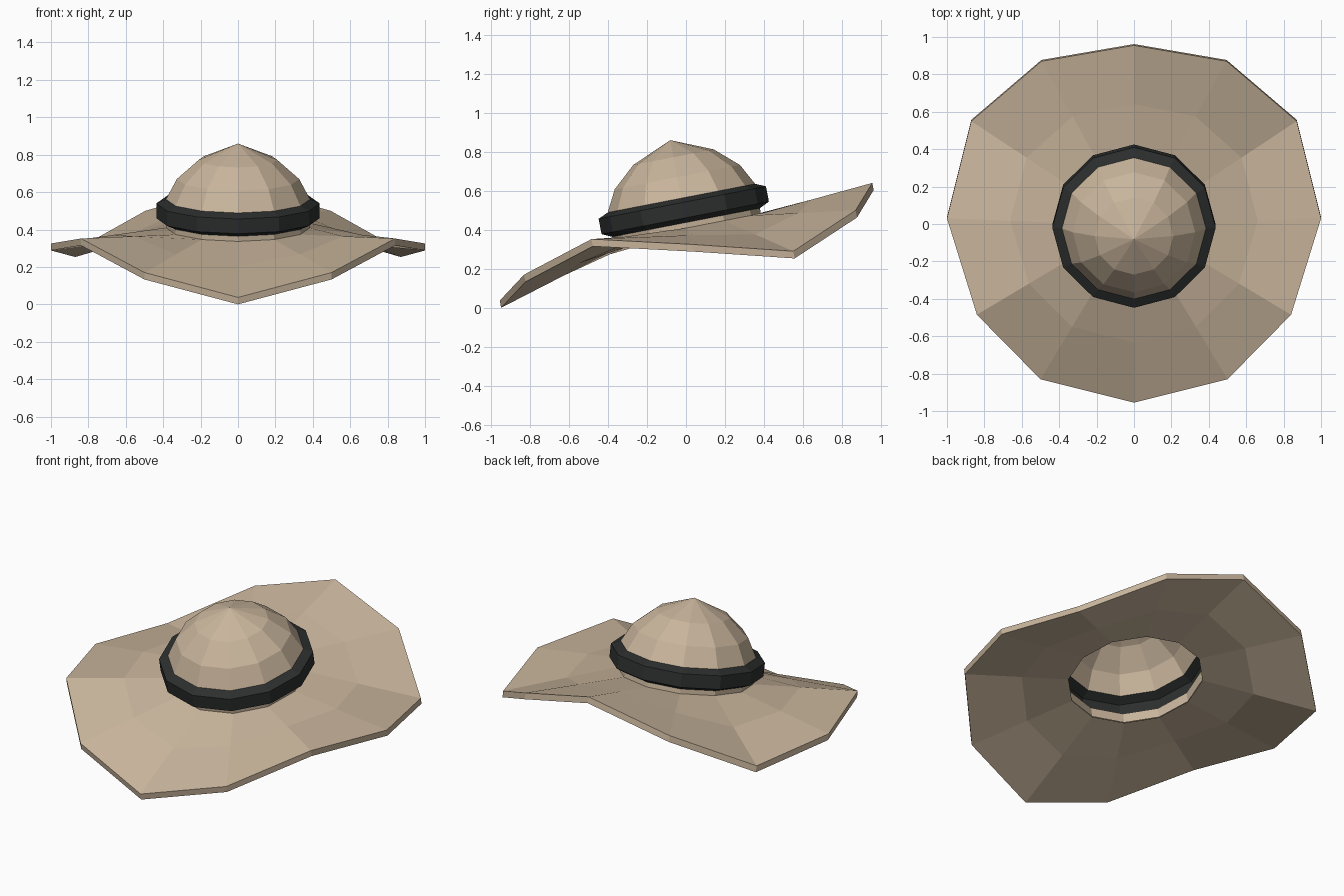
import bpy, bmesh, math
from mathutils import Matrix, Vector

if "Cube" in bpy.data.objects:
    bpy.data.objects.remove(bpy.data.objects["Cube"])

SIDES = 12
# The whole hat leans back-to-front around this point
TILT = Matrix.Translation((0, 0.008, 0.40)) @ Matrix.Rotation(math.radians(11), 4, 'X')


def material(name, color):
    m = bpy.data.materials.new(name)
    m.diffuse_color = (*color, 1)
    m.use_nodes = True
    m.node_tree.nodes["Principled BSDF"].inputs["Base Color"].default_value = m.diffuse_color
    return m


felt = material("felt", (0.58, 0.46, 0.33))
ribbon = material("ribbon", (0.026, 0.028, 0.028))


def ring(r, h):
    """Tilted 12-sided ring, starting at the front, counter-clockwise."""
    return [TILT @ Vector((r * math.sin(a), -r * math.cos(a), h))
            for a in (2 * math.pi * i / SIDES for i in range(SIDES))]


def skin(name, strips, mat, tip=None):
    """Bridge each list of rings with quads; optionally close the last ring to a tip."""
    bm = bmesh.new()
    for rings in strips:
        rows = [[bm.verts.new(p) for p in r] for r in rings]
        for a, b in zip(rows, rows[1:]):
            for i in range(SIDES):
                j = (i + 1) % SIDES
                bm.faces.new((a[i], a[j], b[j], b[i]))
    if tip is not None:
        t = bm.verts.new(tip)
        for i in range(SIDES):
            bm.faces.new((rows[-1][i], rows[-1][(i + 1) % SIDES], t))
    me = bpy.data.meshes.new(name)
    bm.to_mesh(me)
    bm.free()
    me.materials.append(mat)
    ob = bpy.data.objects.new(name, me)
    bpy.context.collection.objects.link(ob)
    return ob


# Crown: short wall below the band, and the dome above it (open inside)
wall = [ring(0.385, -0.025), ring(0.385, 0.038)]
dome = [ring(0.385, 0.165), ring(0.327, 0.275), ring(0.21, 0.379)]
skin("crown", [wall, dome], felt, tip=TILT @ Vector((0, 0, 0.468)))

# Band: bulging dark ring
band = [(0.385, 0.038), (0.437, 0.062), (0.437, 0.142), (0.385, 0.165)]
skin("hat_band", [[ring(r, h) for r, h in band]], ribbon)

# Brim: wavy outer edge, front to back on one side (x, y, z), then mirrored
half = [(0, -0.955, 0.037), (0.5, -0.83, 0.17), (0.84, -0.485, 0.352), (1, 0.03, 0.325),
        (0.87, 0.55, 0.29), (0.495, 0.87, 0.50), (0, 0.955, 0.64)]
outer = [Vector(p) for p in half]
outer += [Vector((-x, y, z)) for x, y, z in half[-2:0:-1]]
inner = ring(0.385, 0.01)
middle = [a.lerp(b, 0.45) for a, b in zip(inner, outer)]
drop = Vector((0, 0.007, -0.037))
top = [outer, middle, inner]
under = [[p + drop for p in r] for r in (inner, middle, outer)]
skin("brim", [under + top], felt)
